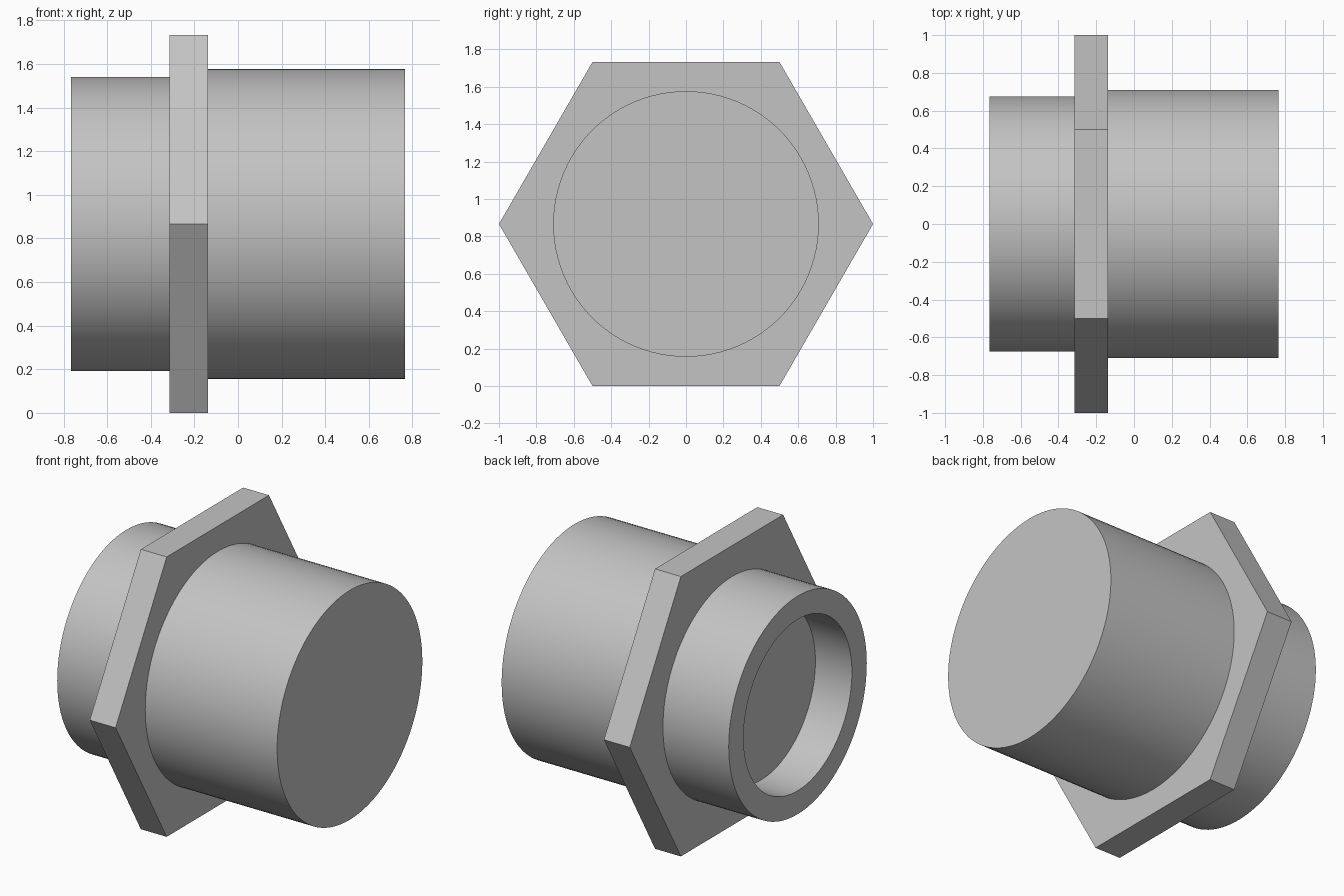
import bpy
import bmesh
from math import cos, sin, pi, radians

cube = bpy.data.objects.get("Cube")
if cube:
    bpy.data.objects.remove(cube, do_unlink=True)

SEGMENTS = 96
AXIS_Z = cos(pi / 6)  # the hexagon rests on a flat side

grey = bpy.data.materials.new("plain grey")
grey.use_nodes = True
colour = (0.55, 0.55, 0.55, 1)
grey.diffuse_color = colour
grey.node_tree.nodes["Principled BSDF"].inputs["Base Color"].default_value = colour


def circle(radius):
    return lambda a: radius


def hexagon(radius):
    return lambda a: radius * cos(pi / 6) / cos(a % (pi / 3) - pi / 6)


def sweep(name, profile, cap_start=False, cap_end=False):
    """Join cross-sections (x, outline) along the x axis, from -x to +x."""
    bm = bmesh.new()
    angles = [2 * pi * i / SEGMENTS for i in range(SEGMENTS)]
    rings = [[bm.verts.new((x, r(a) * cos(a), AXIS_Z + r(a) * sin(a))) for a in angles]
             for x, r in profile]
    for near, far in zip(rings, rings[1:]):
        for i in range(SEGMENTS):
            j = (i + 1) % SEGMENTS
            bm.faces.new((near[i], near[j], far[j], far[i]))
    if cap_start:
        bm.faces.new(rings[0][::-1])
    if cap_end:
        bm.faces.new(rings[-1])
    mesh = bpy.data.meshes.new(name)
    bm.to_mesh(mesh)
    bm.free()
    mesh.materials.append(grey)
    obj = bpy.data.objects.new(name, mesh)
    bpy.context.collection.objects.link(obj)
    bpy.ops.object.select_all(action="DESELECT")
    obj.select_set(True)
    bpy.context.view_layer.objects.active = obj
    bpy.ops.object.shade_smooth_by_angle(angle=radians(30))
    return obj


END, FLANGE_LEFT, FLANGE_RIGHT = 0.765, -0.315, -0.138
RECESS_FLOOR = -0.515
collar, bore, barrel = circle(0.675), circle(0.53), circle(0.71)
nut = hexagon(1.0)

# Short collar with a blind round recess in its end
sweep("recessed_collar",
      [(RECESS_FLOOR, bore), (-END, bore), (-END, collar), (FLANGE_LEFT, collar)],
      cap_start=True)

# Hexagonal flange around the body
sweep("hex_flange",
      [(FLANGE_LEFT, collar), (FLANGE_LEFT, nut), (FLANGE_RIGHT, nut), (FLANGE_RIGHT, barrel)])

# Long solid barrel with a flat closed end
sweep("barrel", [(FLANGE_RIGHT, barrel), (END, barrel)], cap_end=True)
